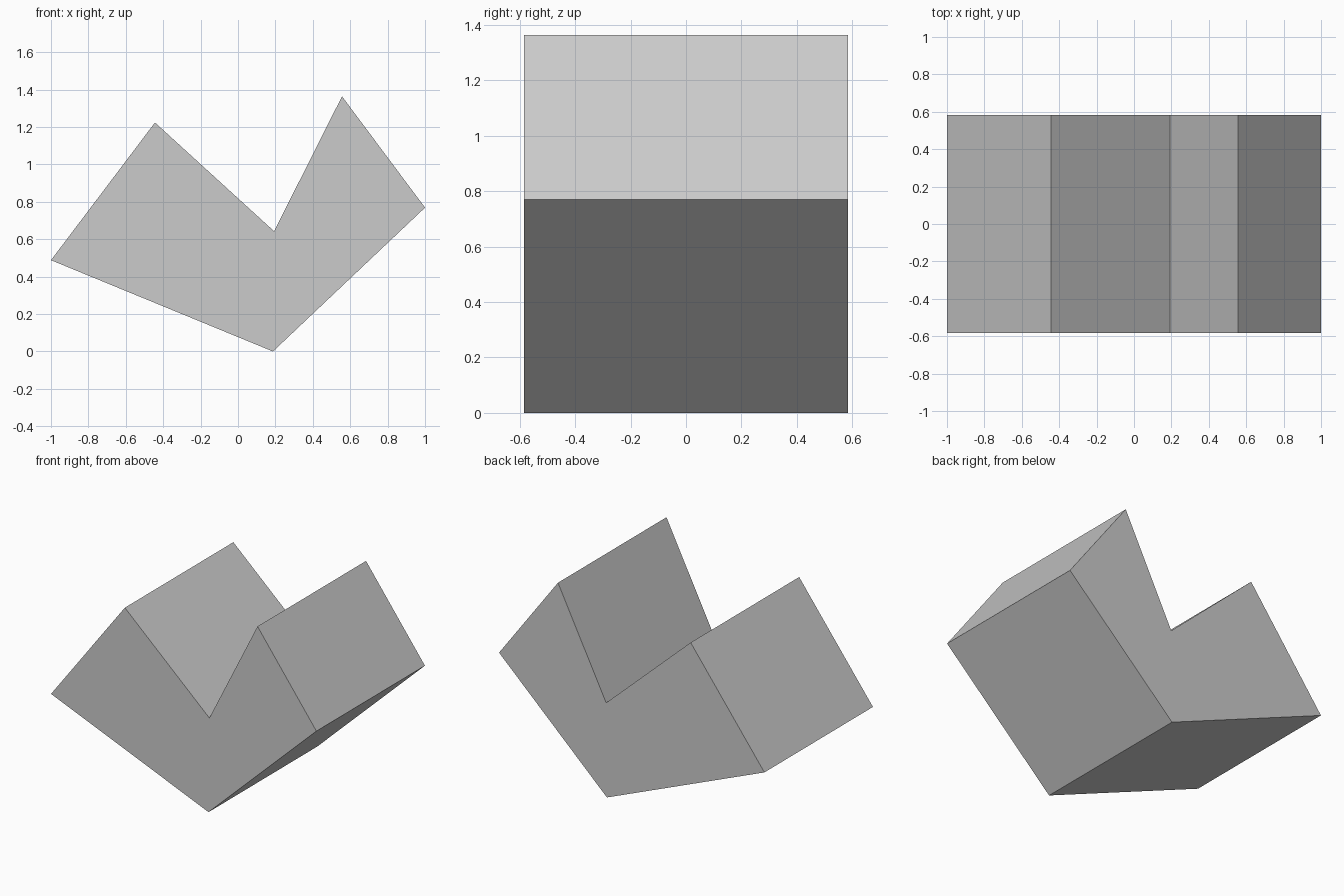
import bpy, bmesh
from mathutils import Vector

if "Cube" in bpy.data.objects:
    bpy.data.objects.remove(bpy.data.objects["Cube"])

HALF_DEPTH = 0.584

# Front outline (x, z) of the notched block
outline = [(-1, 0.488), (0.187, 0), (1, 0.769),
           (0.556, 1.364), (0.193, 0.643), (-0.444, 1.224)]

# Extrude the outline from front to back
bm = bmesh.new()
front = bm.faces.new([bm.verts.new((x, -HALF_DEPTH, z)) for x, z in outline])
result = bmesh.ops.extrude_face_region(bm, geom=[front], use_keep_orig=True)
back_verts = [g for g in result["geom"] if isinstance(g, bmesh.types.BMVert)]
bmesh.ops.translate(bm, verts=back_verts, vec=Vector((0, 2 * HALF_DEPTH, 0)))
bmesh.ops.recalc_face_normals(bm, faces=bm.faces)

mesh = bpy.data.meshes.new("notched_block")
bm.to_mesh(mesh)
bm.free()
block = bpy.data.objects.new("notched_block", mesh)
bpy.context.collection.objects.link(block)
